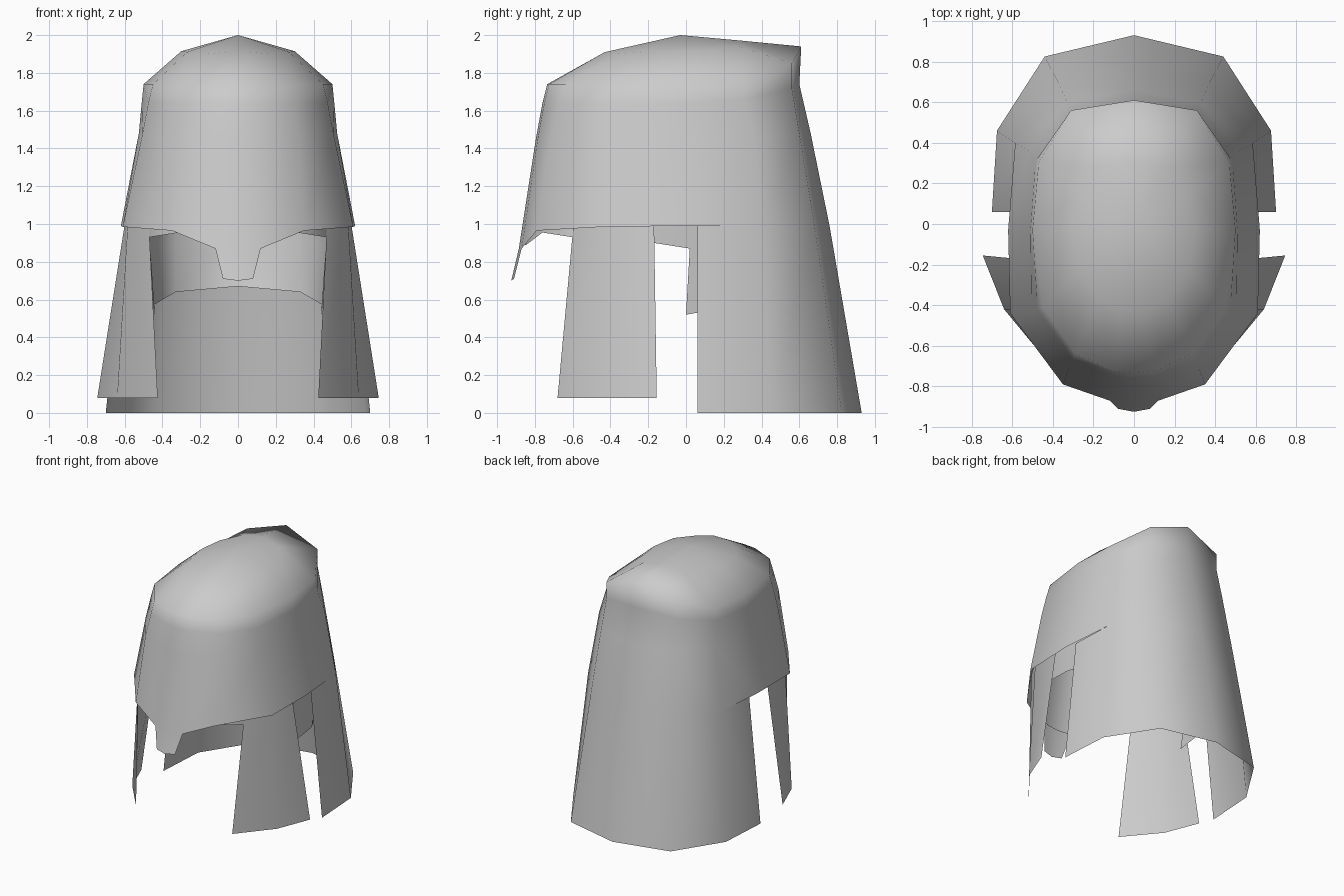
import bpy, bmesh, math

if "Cube" in bpy.data.objects:
    bpy.data.objects.remove(bpy.data.objects["Cube"])


def loft(name, rings, apex=None, extra=(), inward=False):
    """Skin half-rings (back to front, x >= 0), add extra polygons, mirror over x."""
    bm = bmesh.new()
    vs = [[bm.verts.new(p) for p in r] for r in rings]
    for a, b in zip(vs, vs[1:]):
        for i in range(len(a) - 1):
            bm.faces.new((a[i], b[i], b[i + 1], a[i + 1]))
    if apex:
        t = bm.verts.new(apex)
        for i in range(len(vs[0]) - 1):
            bm.faces.new((t, vs[0][i], vs[0][i + 1]))
    for poly in extra:
        bm.faces.new([bm.verts.new(p) for p in poly])
    # faces point outward, or inward for the lining
    for f in bm.faces:
        f.normal_update()
        out = f.calc_center_median()
        out.z = max(0, out.z - 1.4)
        if (f.normal.dot(out) < 0) != inward:
            f.normal_flip()
    geo = bm.verts[:] + bm.edges[:] + bm.faces[:]
    dup = bmesh.ops.duplicate(bm, geom=geo)['geom']
    for v in dup:
        if isinstance(v, bmesh.types.BMVert):
            v.co.x *= -1
    bmesh.ops.reverse_faces(bm, faces=[f for f in dup if isinstance(f, bmesh.types.BMFace)])
    bmesh.ops.remove_doubles(bm, verts=bm.verts, dist=0.0005)
    me = bpy.data.meshes.new(name)
    bm.to_mesh(me)
    bm.free()
    ob = bpy.data.objects.new(name, me)
    bpy.context.collection.objects.link(ob)
    bpy.ops.object.select_all(action='DESELECT')
    bpy.context.view_layer.objects.active = ob
    ob.select_set(True)
    bpy.ops.object.shade_smooth_by_angle(angle=math.radians(120))
    return ob


# helmet dome with brim, nose guard and neck guard
crown = [(0, .30, 1.97), (.17, .28, 1.94), (.27, .15, 1.92), (.30, -.03, 1.915),
         (.27, -.23, 1.91), (.17, -.38, 1.90), (.06, -.43, 1.91), (0, -.43, 1.91)]
rim = [(0, .61, 1.94), (.31, .56, 1.85), (.47, .30, 1.75), (.50, -.03, 1.74),
       (.45, -.41, 1.74), (.29, -.64, 1.74), (.10, -.725, 1.74), (0, -.735, 1.74)]
upper = [(0, .60, 1.74), (.31, .56, 1.72), (.485, .31, 1.66), (.51, -.03, 1.64),
         (.475, -.42, 1.64), (.30, -.67, 1.64), (.10, -.75, 1.64), (0, -.76, 1.64)]
middle = [(0, .66, 1.48), (.33, .60, 1.48), (.515, .36, 1.48), (.525, -.03, 1.48),
          (.505, -.44, 1.48), (.32, -.71, 1.48), (.11, -.785, 1.45), (0, -.795, 1.45)]
brim = [(0, .76, .99), (.365, .68, .99), (.585, .40, .99), (.62, -.03, .99),
        (.61, -.44, .985), (.35, -.79, .965), (.12, -.87, .87), (0, -.885, .87)]
hem = [(0, .93, 0), (.44, .825, 0), (.675, .46, 0), (.70, .06, 0)]
top = brim[:3] + [(.60, .06, .99)]
nose = [brim[7], brim[6], (.08, -.91, .71), (0, -.925, .70)]
neck = [(top[i], top[i + 1], hem[i + 1], hem[i]) for i in range(3)]
loft("helmet_dome", [crown, rim, upper, middle, brim], apex=(0, -.03, 2.0),
     extra=[nose] + neck)

# cheek guards
loft("cheek_guards", [
    [(.59, -.17, 1.06), (.58, -.42, 1.06), (.475, -.59, 1.06)],
    [(.745, -.155, .08), (.64, -.42, .08), (.425, -.68, .08)]])

# inner lining, tapering inward, with a longer drop at the back
drop = [(0, .65, .92), (.33, .58, .90), (.465, .32, .88), (.475, .02, .87)]
low = [(0, .60, .67), (.33, .53, .64), (.45, .29, .57), (.44, .0, .52)]
loft("inner_lining", [
    [(0, .64, 1.45), (.30, .58, 1.45), (.485, .34, 1.45), (.505, .02, 1.45), (.505, -.17, 1.45),
     (.47, -.46, 1.45), (.29, -.69, 1.45), (.11, -.76, 1.45), (0, -.77, 1.45)],
    drop + [(.49, -.17, .90), (.47, -.60, .93), (.31, -.76, .955), (.11, -.845, .89),
            (0, -.86, .89)]],
    inward=True,
    extra=[(drop[i], drop[i + 1], low[i + 1], low[i]) for i in range(3)])
